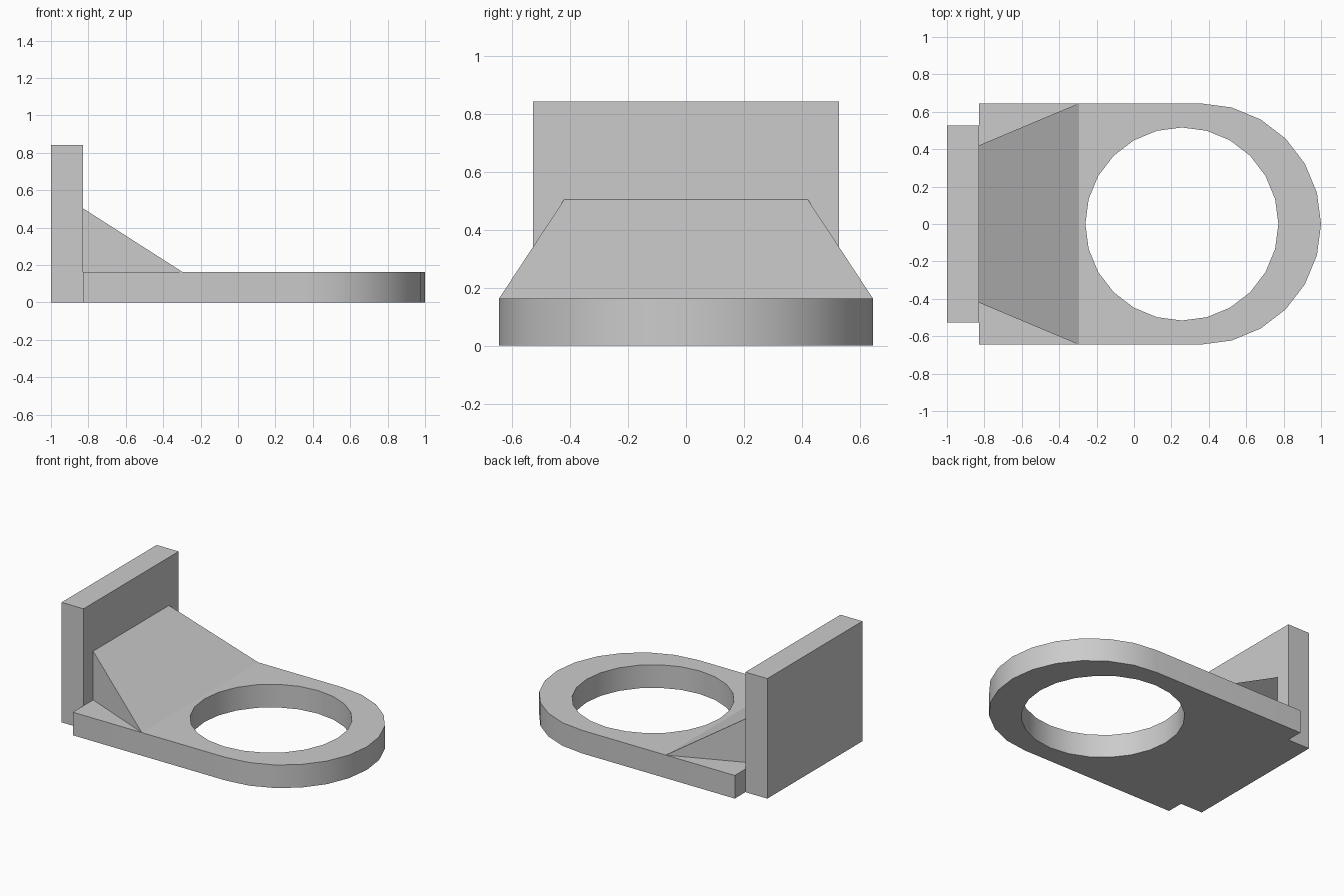
import bpy
import bmesh
from math import sin, cos, radians, tau

cube = bpy.data.objects.get("Cube")
if cube:
    bpy.data.objects.remove(cube, do_unlink=True)

# Main sizes
THICK = 0.162      # base plate thickness
HALF = 0.645       # base plate half width and end radius
WALL_X = -0.83     # inner face of the upright plate

grey = bpy.data.materials.new("plain grey")
grey.use_nodes = True
grey.diffuse_color = (0.6, 0.6, 0.6, 1)
grey.node_tree.nodes["Principled BSDF"].inputs["Base Color"].default_value = (0.6, 0.6, 0.6, 1)


def finish(bm, name):
    bmesh.ops.recalc_face_normals(bm, faces=bm.faces[:])
    mesh = bpy.data.meshes.new(name)
    bm.to_mesh(mesh)
    bm.free()
    mesh.materials.append(grey)
    obj = bpy.data.objects.new(name, mesh)
    bpy.context.collection.objects.link(obj)
    return obj


def plate(name, loops, height):
    """Extrude an outline, with optional hole loops, up from the ground."""
    bm = bmesh.new()
    caps = [[], []]
    for loop in loops:
        rings = [[bm.verts.new((x, y, z)) for x, y in loop] for z in (0, height)]
        n = len(loop)
        for i in range(n):
            j = (i + 1) % n
            bm.faces.new((rings[0][i], rings[0][j], rings[1][j], rings[1][i]))
        for cap, ring in zip(caps, rings):
            cap += [bm.edges.get((ring[i], ring[(i + 1) % n])) for i in range(n)]
    for cap in caps:
        bmesh.ops.triangle_fill(bm, edges=cap, use_beauty=True)
    return finish(bm, name)


# Base plate: square at one end, rounded at the other, with a round hole
end_x = 1 - HALF
outline = [(WALL_X, HALF), (WALL_X, -HALF)]
outline += [(end_x + HALF * cos(radians(a)), HALF * sin(radians(a)))
            for a in range(-90, 91, 15)]
hole = [(0.256 + 0.516 * cos(tau * i / 24), 0.516 * sin(tau * i / 24))
        for i in range(24)]
base = plate("base_plate", [outline, hole], THICK)
bpy.context.view_layer.objects.active = base
base.select_set(True)
bpy.ops.object.shade_smooth_by_angle(angle=radians(30))

# Upright mounting plate
w = 0.527
plate("upright_plate", [[(-1, -w), (WALL_X, -w), (WALL_X, w), (-1, w)]], 0.842)

# Sloped brace, flaring out to the full width of the base
bm = bmesh.new()
ends = [[bm.verts.new((WALL_X, s * 0.42, THICK)),
         bm.verts.new((WALL_X, s * 0.42, 0.504)),
         bm.verts.new((-0.295, s * HALF, THICK))] for s in (-1, 1)]
for tri in ends:
    bm.faces.new(tri)
for i in range(3):
    j = (i + 1) % 3
    bm.faces.new((ends[0][i], ends[0][j], ends[1][j], ends[1][i]))
finish(bm, "sloped_brace")
